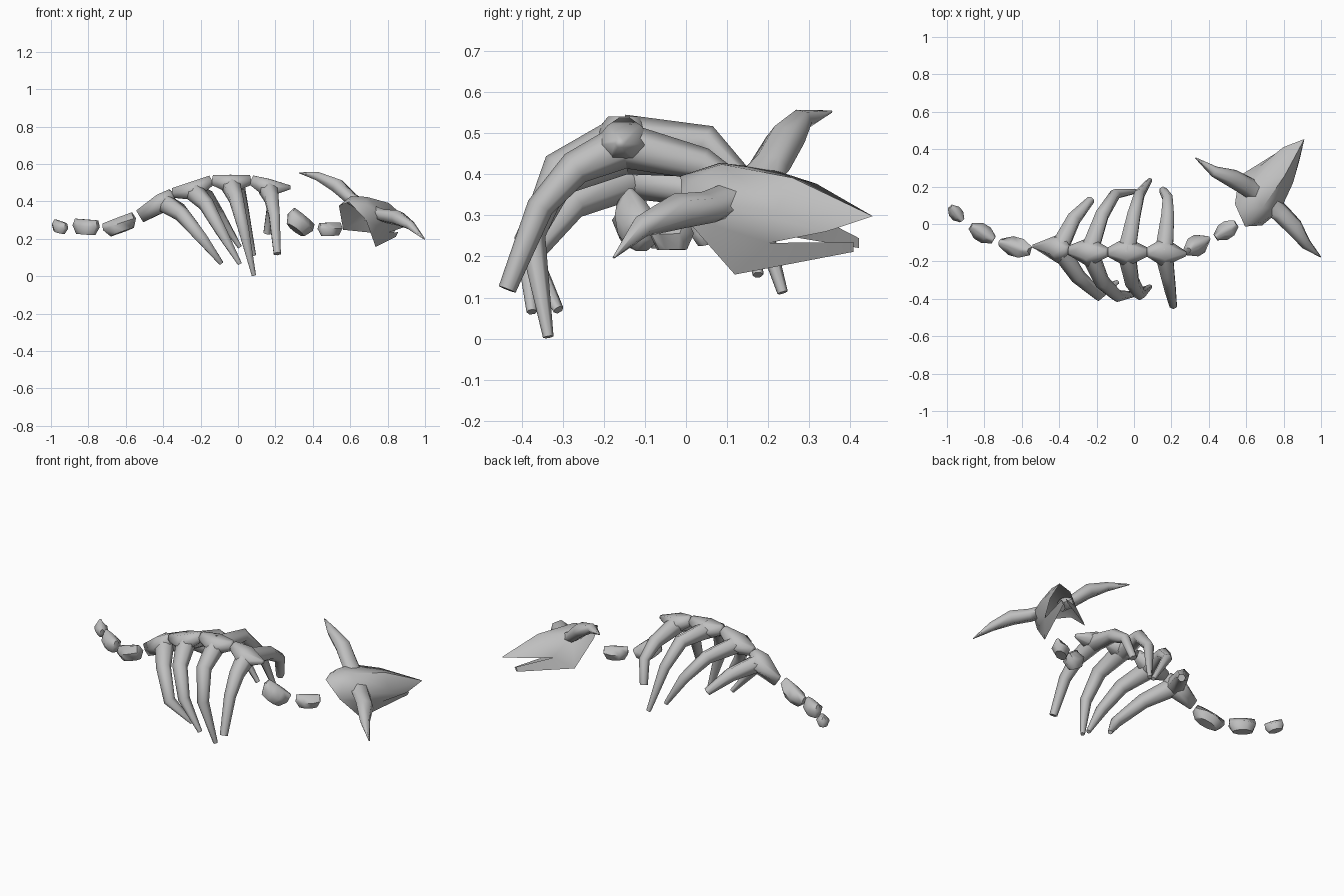
import bpy, bmesh, math
from mathutils import Vector, Matrix

if "Cube" in bpy.data.objects:
    bpy.data.objects.remove(bpy.data.objects["Cube"])

bone = bpy.data.materials.new("bone_grey")
bone.use_nodes = True
bone.diffuse_color = (0.52, 0.52, 0.52, 1)
bone.node_tree.nodes["Principled BSDF"].inputs["Base Color"].default_value = bone.diffuse_color


def finish(name, bm, angle):
    bmesh.ops.recalc_face_normals(bm, faces=bm.faces)
    mesh = bpy.data.meshes.new(name)
    bm.to_mesh(mesh)
    bm.free()
    mesh.materials.append(bone)
    mesh.shade_smooth()
    mesh.set_sharp_from_angle(angle=math.radians(angle))
    obj = bpy.data.objects.new(name, mesh)
    bpy.context.collection.objects.link(obj)


def skin(name, rings, angle):
    """Closed loft through rings of points."""
    bm = bmesh.new()
    rings = [[bm.verts.new(p) for p in ring] for ring in rings]
    for lo, hi in zip(rings, rings[1:]):
        for k in range(len(lo)):
            n = (k + 1) % len(lo)
            bm.faces.new((lo[k], lo[n], hi[n], hi[k]))
    bm.faces.new(rings[0][::-1])
    bm.faces.new(rings[-1])
    finish(name, bm, angle)


def tube(name, path, widths, ref, heights=None, sides=6):
    """Tapered limb lofted along a path, round unless heights are given."""
    pts = [Vector(p) for p in path]
    turns = [math.tau * k / sides for k in range(sides)]
    rings = []
    for i, (p, w, h) in enumerate(zip(pts, widths, heights or widths)):
        t = (pts[min(i + 1, len(pts) - 1)] - pts[max(i - 1, 0)]).normalized()
        a = t.cross(Vector(ref)).normalized()
        b = a.cross(t)
        rings.append([p + a * math.cos(q) * w + b * math.sin(q) * h for q in turns])
    skin(name, rings, 76)


def block(name, a, b, width, height):
    """Boat-shaped loose vertebra: pointed plan, ridged top, shorter underside."""
    a, b = Vector(a), Vector(b)
    mid, half = (a + b) / 2, (b - a) / 2
    side = half.cross((0, 0, 1)).normalized()
    top = side.cross(half).normalized()
    plan = [(-1, .4), (-.3, 1), (.35, 1), (1, .45)]
    plan += [(x, -y) for x, y in plan[::-1]]
    levels = [(1, .95, .3), (.1, 1, 1), (-1, .72, .6)]
    skin(name, [[mid + half * x * lx + side * y * width * ly + top * height * z for x, y in plan]
                for z, lx, ly in levels], 60)


X, Z = (1, 0, 0), (0, 0, 1)

# Ribs: root, then the path of the front rib and the back rib
ribs = [
    ((-.40, -.13, .395), [(-.3, -.28, .33), (-.19, -.38, .2), (-.09, -.31, .07)],
     [(-.32, .03, .36), (-.23, .13, .27)]),
    ((-.24, -.15, .455), [(-.17, -.31, .385), (-.09, -.385, .24), (.01, -.375, .065)],
     [(-.17, .05, .43), (-.1, .16, .33), (.01, .175, .155)]),
    ((-.04, -.15, .49), [(-.01, -.31, .415), (.03, -.375, .25), (.085, -.335, .004)],
     [(0, .05, .48), (.03, .16, .36), (.085, .235, .112)]),
    ((.16, -.15, .47), [(.18, -.27, .415), (.195, -.355, .32), (.21, -.435, .12)],
     [(.18, .04, .425), (.18, .14, .36), (.155, .18, .23)]),
]
for i, (root, front, back) in enumerate(ribs):
    tip = .022 if i == 3 else .013
    tube(f"front_rib_{i + 1}", [root] + front, [.055, .042, .033, tip], X)
    back_radii = [.055, .04, .022] if i == 0 else [.055, .04, .03, tip]
    tube(f"back_rib_{i + 1}", [root] + back, back_radii, X)

# Spine joints between the ribs, each body wide in the middle and pinched at both ends
joints = [(-.525, -.12, .32), (-.35, -.14, .445), (-.14, -.15, .515), (.07, -.15, .515), (.28, -.16, .475)]
for i, (a, b) in enumerate(zip(joints, joints[1:])):
    tube(f"rib_vertebra_{i + 1}", [a, ribs[i][0], b],
         [.015 if i == 0 else .025, .08, .012 if i == 3 else .025], Z,
         [.042 if i == 0 else .03, .058, .012 if i == 3 else .03])

# Loose vertebrae of the tail and neck
block("tail_vertebra_1", (-.985, .095, .275), (-.92, .02, .252), .036, .03)
block("tail_vertebra_2", (-.875, -.01, .268), (-.75, -.085, .258), .048, .04)
block("tail_vertebra_3", (-.715, -.1, .242), (-.55, -.145, .305), .052, .04)
block("neck_vertebra_1", (.275, -.15, .33), (.385, -.085, .238), .055, .046)
block("neck_vertebra_2", (.435, -.072, .25), (.548, .002, .252), .046, .035)

# Skull frame: tilted and rolled so that one horn is high
right = Vector((.725, -.573, -.384)).normalized()
ahead = Vector((.52, .82, -.24))
ahead = (ahead - right * ahead.dot(right)).normalized()
up = right.cross(ahead)
frame = Matrix((right, ahead, up)).transposed().to_4x4()
frame.translation = (.663, .089, .375)

# Skull shell, one half described and mirrored, open below
P = {
    "back": (0, -.125, -.01), "crown": (0, 0, .055), "brow": (0, .21, .075), "beak": (0, .447, .034),
    "nape": (.1, -.05, -.055), "dome": (.06, -.05, .02), "temple": (.115, .06, .01),
    "snout": (.085, .22, .025), "lip": (.06, .35, -.008), "mouth": (.092, .2, -.066),
    "jaw": (.12, .115, -.163), "chin_top": (.012, .395, -.045), "chin": (.012, .395, -.072),
}
faces = ["back nape dome", "back dome crown", "nape temple dome", "dome temple crown",
         "crown temple snout brow", "brow snout beak", "snout lip beak",
         "temple mouth lip snout", "nape jaw mouth temple", "jaw chin chin_top mouth"]
bm = bmesh.new()
for s in (1, -1):
    verts = {n: bm.verts.new((s * x, y, z)) for n, (x, y, z) in P.items()}
    for f in faces:
        bm.faces.new([verts[n] for n in f.split()][::s])
bmesh.ops.remove_doubles(bm, verts=bm.verts, dist=.001)
bm.transform(frame)
finish("skull", bm, 50)

# Horns: sweep out of the temples, arch and taper to points
for s, name in ((1, "left_horn"), (-1, "right_horn")):
    path = [(.05, .06, 0), (.13, .05, .008), (.225, .03, .033), (.34, -.003, .03), (.4625, 0, 0)]
    tube(name, [frame @ Vector((s * x, y, z)) for x, y, z in path],
         [.055, .053, .05, .03, .003], up, [.035, .036, .042, .026, .003])
